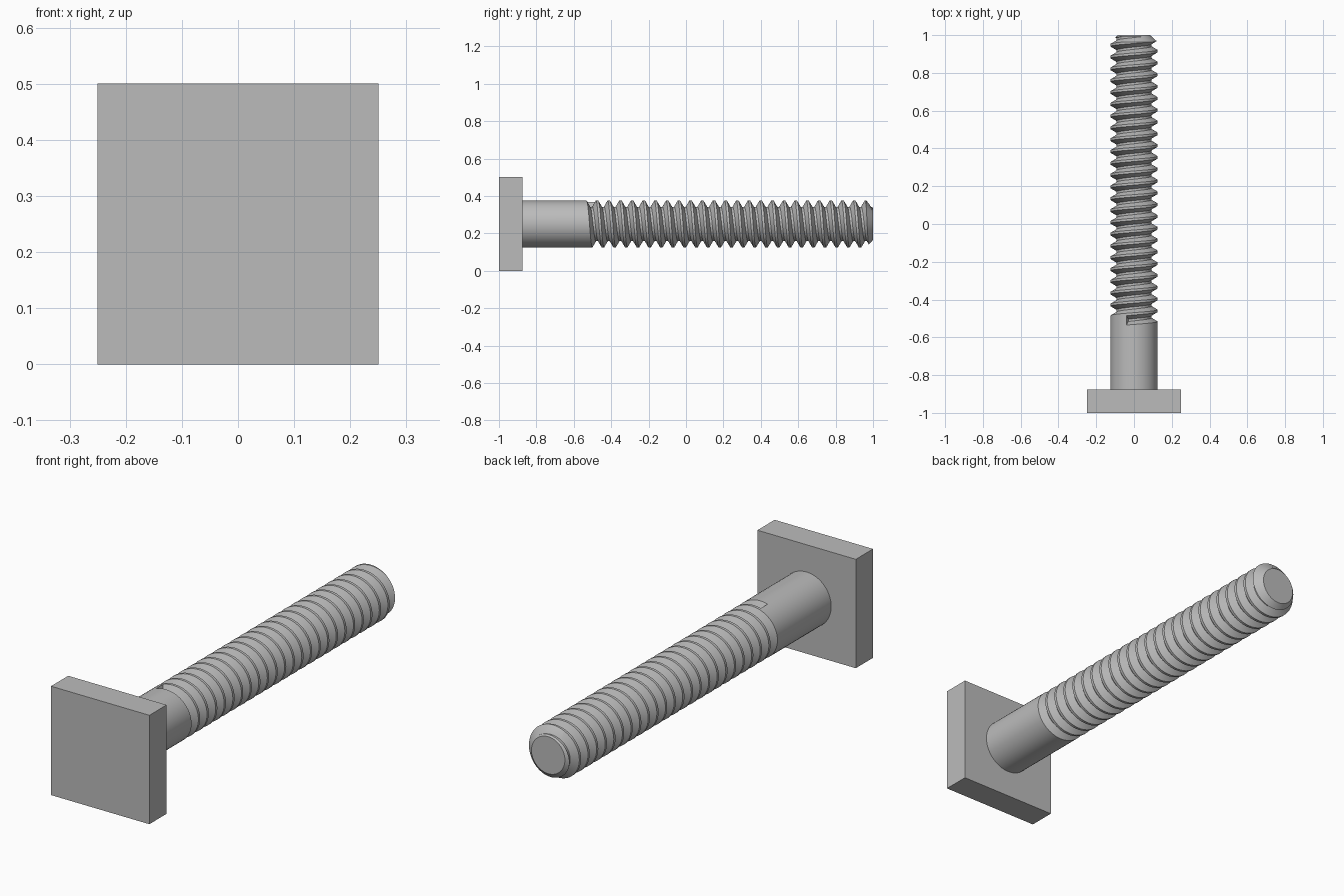
import bpy, bmesh, math
from mathutils import Vector

if "Cube" in bpy.data.objects:
    bpy.data.objects.remove(bpy.data.objects["Cube"], do_unlink=True)

# Plain grey metal
steel = bpy.data.materials.new("grey_steel")
steel.use_nodes = True
GREY = (0.5, 0.5, 0.5, 1)
steel.diffuse_color = GREY
bsdf = next(n for n in steel.node_tree.nodes if n.type == 'BSDF_PRINCIPLED')
bsdf.inputs["Base Color"].default_value = GREY

AXIS_Z = 0.25          # height of the bolt axis
R, ROOT = 0.125, 0.092 # crest and root radius
PITCH, SIDES, TURNS = 0.0625, 48, 26
THREAD_Y, START_ANGLE = -0.535, -0.33
GROOVE = [(0, R), (0.019, ROOT), (0.031, ROOT), (0.05, R)]


def make_object(name, bm):
    bmesh.ops.recalc_face_normals(bm, faces=bm.faces)
    mesh = bpy.data.meshes.new(name)
    bm.to_mesh(mesh)
    bm.free()
    mesh.materials.append(steel)
    obj = bpy.data.objects.new(name, mesh)
    bpy.context.collection.objects.link(obj)
    return obj


# Square head
bm = bmesh.new()
bmesh.ops.create_cube(bm, size=1)
bmesh.ops.scale(bm, vec=(0.5, 0.125, 0.5), verts=bm.verts)
bmesh.ops.translate(bm, vec=(0, -0.9375, AXIS_Z), verts=bm.verts)
make_object("square_head", bm)

# Shank with a helical groove
bm = bmesh.new()


def point(step, y, radius):
    a = START_ANGLE + math.tau * step / SIDES
    return bm.verts.new((radius * math.sin(a), y, AXIS_Z + radius * math.cos(a)))


def helix_y(step):
    return THREAD_Y + PITCH * step / SIDES


last = TURNS * SIDES
rows = [[point(i, helix_y(i) + dy, r) for dy, r in GROOVE] for i in range(last + 1)]
edge = [row[0] for row in rows]
edge += [point(i, helix_y(i), R) for i in range(last + 1, last + SIDES + 1)]
base = [point(i, -0.9, R) for i in range(SIDES)]
top = [point(i, 1.25, R) for i in range(SIDES)]
face = bm.faces.new

for i in range(last):
    a, b = rows[i], rows[i + 1]
    for k in range(len(GROOVE) - 1):
        face((a[k], a[k + 1], b[k + 1], b[k]))
    face((a[-1], edge[i + SIDES], edge[i + SIDES + 1], b[-1]))

# Plain cylinder before and after the groove, with stepped groove ends
for k in range(SIDES):
    n = (k + 1) % SIDES
    step = [edge[0], rows[0][-1]] if n == 0 else []
    face([base[k], base[n]] + step + [edge[k + 1], edge[k]])
    i = last + k
    step = [edge[last + SIDES], rows[last][-1]] if k == 0 else []
    face([edge[i], edge[i + 1], top[n], top[k]] + step)
face(rows[0])
face(rows[last])
face(base)
face(top)
shank = make_object("threaded_shank", bm)

# Trim the tip to a chamfered flat end
bpy.ops.mesh.primitive_cone_add(vertices=96, radius1=2.285, radius2=0.085, depth=2,
                                location=(0, 0, AXIS_Z), rotation=(-math.pi / 2, 0, 0))
cutter = bpy.context.object
cutter.name = "tip_cutter"
cutter.hide_render = True
cutter.data.materials.append(steel)
trim = shank.modifiers.new("tip_chamfer", 'BOOLEAN')
trim.operation = 'INTERSECT'
trim.solver = 'EXACT'
trim.object = cutter

bpy.ops.object.select_all(action='DESELECT')
shank.select_set(True)
bpy.context.view_layer.objects.active = shank
bpy.ops.object.modifier_apply(modifier=trim.name)
bpy.data.objects.remove(cutter, do_unlink=True)
bpy.ops.object.shade_smooth_by_angle(angle=math.radians(30))
